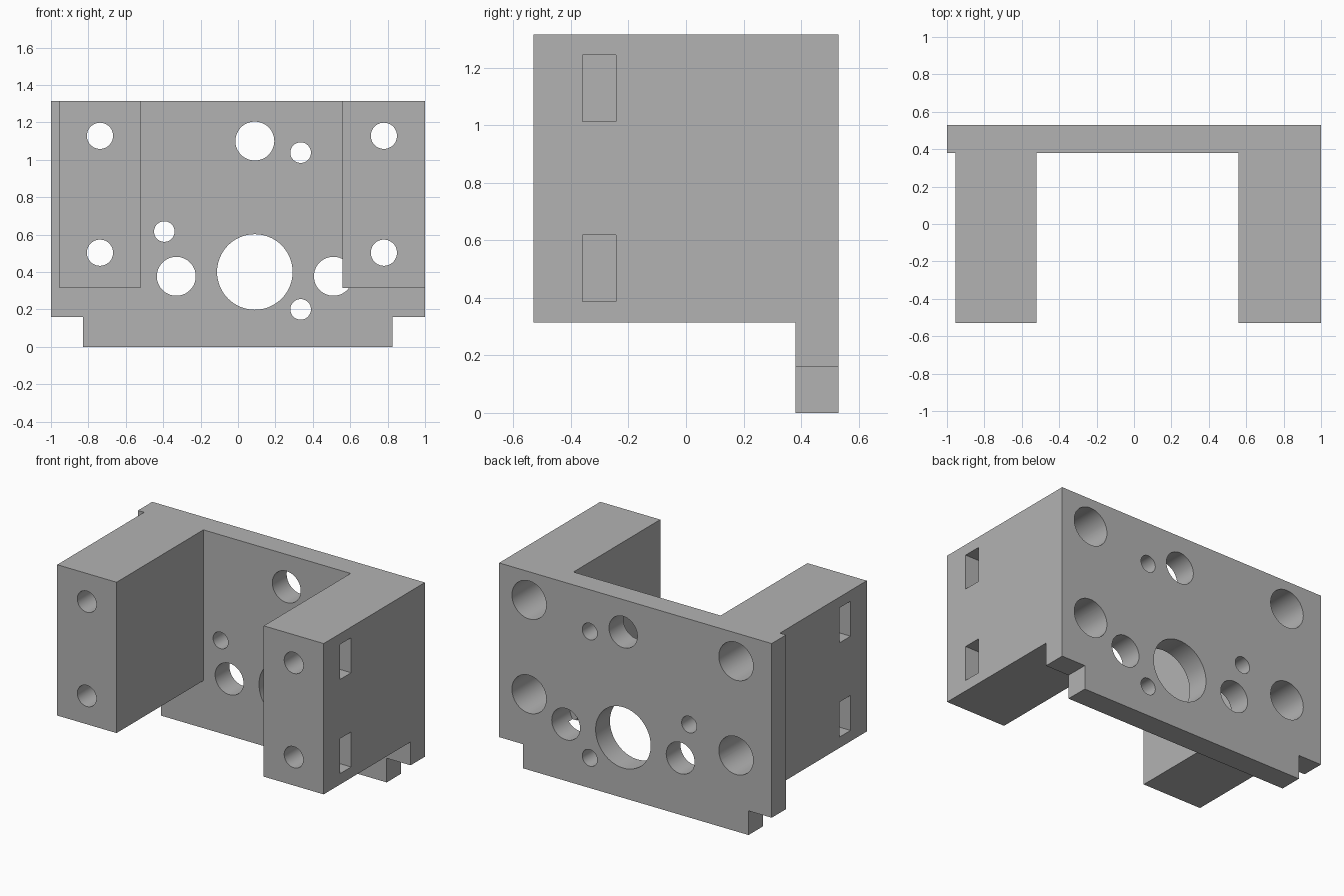
import bpy, bmesh
from math import pi, radians
from mathutils import Matrix, Vector

cube = bpy.data.objects.get("Cube")
if cube:
    bpy.data.objects.remove(cube, do_unlink=True)

grey = bpy.data.materials.new("plain grey")
grey.use_nodes = True
colour = (0.45, 0.45, 0.45, 1)
grey.diffuse_color = colour
grey.node_tree.nodes["Principled BSDF"].inputs["Base Color"].default_value = colour

BACK, PLATE, FRONT = 0.53, 0.38, -0.53   # y of back, plate front, arm ends
TOP, ARM_BASE, NOTCH = 1.315, 0.315, 0.16


def finish(name, bm):
    bmesh.ops.recalc_face_normals(bm, faces=bm.faces)
    mesh = bpy.data.meshes.new(name)
    bm.to_mesh(mesh)
    bm.free()
    mesh.materials.append(grey)
    obj = bpy.data.objects.new(name, mesh)
    bpy.context.collection.objects.link(obj)
    return obj


def box(name, x, y, z):
    bm = bmesh.new()
    lo, hi = Vector((x[0], y[0], z[0])), Vector((x[1], y[1], z[1]))
    bmesh.ops.create_cube(bm, size=1, matrix=Matrix.Translation((lo + hi) / 2)
                          @ Matrix.Diagonal((*(hi - lo), 1)))
    return finish(name, bm)


def bore(name, x, z, r, y0, y1):
    bm = bmesh.new()
    place = Matrix.Translation((x, (y0 + y1) / 2, z)) @ Matrix.Rotation(pi / 2, 4, "X")
    bmesh.ops.create_cone(bm, cap_ends=True, segments=64, radius1=r, radius2=r,
                          depth=y1 - y0, matrix=place)
    return finish(name, bm)


# Bracket body: U-shaped plan extruded upward
plan = [(-1, BACK), (-1, PLATE), (-0.955, PLATE), (-0.955, FRONT), (-0.52, FRONT),
        (-0.52, PLATE), (0.56, PLATE), (0.56, FRONT), (1, FRONT), (1, BACK)]
bm = bmesh.new()
base = bm.faces.new([bm.verts.new((x, y, 0)) for x, y in plan])
grown = bmesh.ops.extrude_face_region(bm, geom=[base], use_keep_orig=True)
bmesh.ops.translate(bm, vec=(0, 0, TOP),
                    verts=[g for g in grown["geom"] if isinstance(g, bmesh.types.BMVert)])
body = finish("motor_bracket", bm)

# Space under the arms and the notched lower corners
cutters = [box("under_arms", (-2, 2), (-1, PLATE), (-1, ARM_BASE)),
           box("notch_right", (-2, -0.83), (0, 1), (-1, NOTCH)),
           box("notch_left", (0.825, 2), (0, 1), (-1, NOTCH))]

# Holes through the back plate
for x, z, r in [(0.09, 0.4, 0.202), (0.09, 1.1, 0.104), (-0.33, 0.377, 0.104),
                (0.51, 0.377, 0.104), (0.335, 1.038, 0.055), (-0.394, 0.616, 0.055),
                (0.335, 0.2, 0.055)]:
    cutters.append(bore("plate_hole", x, z, r, 0.34, 0.7))

# Screw bores, wide head recesses and side nut slots in both arms
for x, side in ((-0.738, -1), (0.78, 1)):
    for z in (0.503, 1.128):
        cutters.append(bore("screw_hole", x, z, 0.07, -0.7, 0.7))
        cutters.append(bore("head_recess", x, z, 0.126, 0.05, 0.7))
        ends = sorted((x - side * 0.125, side * 1.2))
        cutters.append(box("nut_slot", ends, (-0.36, -0.243), (z - 0.116, z + 0.116)))

bpy.context.view_layer.objects.active = body
for cutter in cutters:
    mod = body.modifiers.new(cutter.name, "BOOLEAN")
    mod.operation, mod.solver, mod.object = "DIFFERENCE", "EXACT", cutter
    bpy.ops.object.modifier_apply(modifier=mod.name)
    bpy.data.objects.remove(cutter, do_unlink=True)

# Smooth hole walls, sharp block edges
bpy.ops.object.select_all(action="DESELECT")
body.select_set(True)
bpy.ops.object.shade_smooth_by_angle(angle=radians(30))
